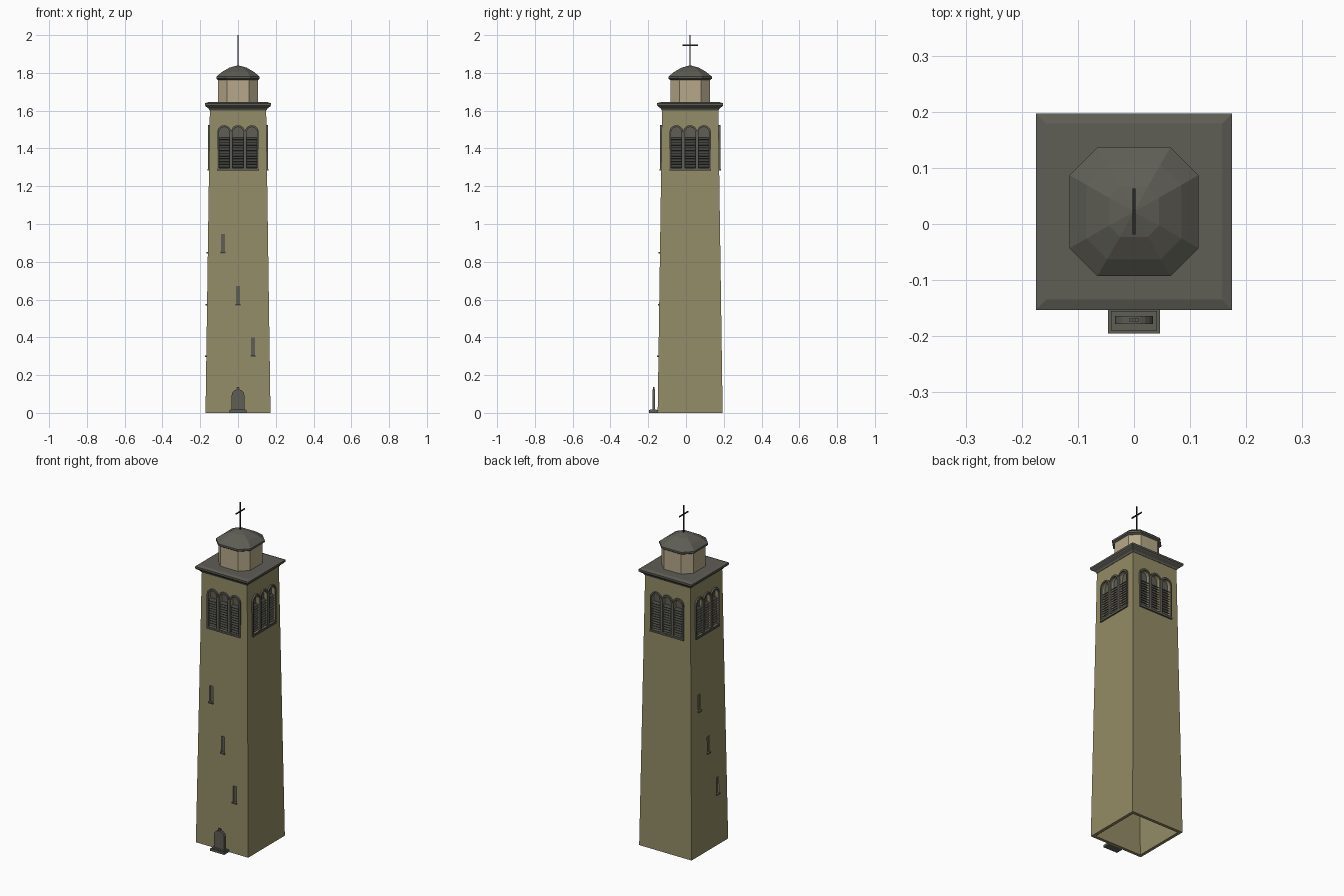
import bpy, bmesh, math
from mathutils import Matrix, Vector

if "Cube" in bpy.data.objects:
    bpy.data.objects.remove(bpy.data.objects["Cube"], do_unlink=True)

AXIS = Vector((0, 0.022, 0))          # tower centre line
WALL = 0.018                          # wall thickness
SLITS = [(-0.08, 0.85), (0, 0.573), (0.08, 0.3)]
BAYS = [-0.073, 0, 0.073]


def material(name, rgb):
    m = bpy.data.materials.new(name)
    m.use_nodes = True
    col = [((c / 255 + 0.055) / 1.055) ** 2.4 for c in rgb] + [1]
    m.diffuse_color = col
    m.node_tree.nodes["Principled BSDF"].inputs["Base Color"].default_value = col
    return m


STONE = material("tan stone", (147, 140, 102))
PALE = material("pale stone", (182, 169, 138))
GREY = material("slate grey", (94, 93, 85))
DARK = material("dark louvre", (66, 66, 61))
IRON = material("black iron", (40, 40, 38))


def finish(bm, name, mat, turn=0):
    bmesh.ops.recalc_face_normals(bm, faces=bm.faces)
    me = bpy.data.meshes.new(name)
    bm.to_mesh(me)
    bm.free()
    me.materials.append(mat)
    ob = bpy.data.objects.new(name, me)
    ob.location = AXIS
    ob.rotation_euler.z = turn
    bpy.context.collection.objects.link(ob)
    return ob


def copy_turned(ob, turn):
    dup = ob.copy()
    dup.rotation_euler.z = turn
    bpy.context.collection.objects.link(dup)
    return dup


def wall_at(z):
    return 0.172 - 0.0143 * z


def box(bm, lo, hi, tilt=0):
    lo, hi = Vector(lo), Vector(hi)
    mat = Matrix.Translation((lo + hi) / 2) @ Matrix.Rotation(tilt, 4, 'X')
    bmesh.ops.create_cube(bm, size=1, matrix=mat @ Matrix.Diagonal((*(hi - lo), 1)))


def loop_faces(bm, a, b):
    for i in range(len(a)):
        j = (i + 1) % len(a)
        bm.faces.new((a[i], a[j], b[j], b[i]))


def loft(bm, sections, cap=True):
    """Stack square sections (half width, corner cut, height)."""
    rings = []
    for h, c, z in sections:
        pts = []
        for sx, sy in ((1, 1), (-1, 1), (-1, -1), (1, -1)):
            if c:
                pair = [(sx * h, sy * (h - c)), (sx * (h - c), sy * h)]
                pts += pair if sx * sy > 0 else pair[::-1]
            else:
                pts.append((sx * h, sy * h))
        rings.append([bm.verts.new((x, y, z)) for x, y in pts])
    for a, b in zip(rings, rings[1:]):
        loop_faces(bm, a, b)
    if cap:
        bm.faces.new(rings[0])
        bm.faces.new(rings[-1])
    return rings


def arch(x, r, z0, top, n=10):
    arc = [(x + r * math.cos(math.pi * i / n), top - r + r * math.sin(math.pi * i / n))
           for i in range(n + 1)]
    return [(x - r, z0), (x + r, z0)] + arc


def prism(bm, outline, y0, y1, inner=None):
    """Extrude an x-z outline in depth, optionally as a frame with a hole."""
    def ring(pts, y):
        return [bm.verts.new((x, y, z)) for x, z in pts]
    a, b = ring(outline, y0), ring(outline, y1)
    loop_faces(bm, a, b)
    if inner:
        c, d = ring(inner, y0), ring(inner, y1)
        loop_faces(bm, c, d)
        loop_faces(bm, a, c)
        loop_faces(bm, b, d)
    else:
        bm.faces.new(a)
        bm.faces.new(b)


def bay_opening(x):
    return arch(x, 0.028, 1.297, 1.513)


# Hollow tapering shaft, open underneath
bm = bmesh.new()
TOP = 1.61
outer = loft(bm, [(wall_at(0), 0, 0), (wall_at(TOP), 0, TOP)], False)
inner = loft(bm, [(wall_at(0) - WALL, 0, 0), (wall_at(TOP) - WALL, 0, TOP - 0.02)], False)
loop_faces(bm, outer[0], inner[0])
bm.faces.new(outer[1])
bm.faces.new(inner[1])
shaft = finish(bm, "tower_shaft", STONE)

# Cut belfry openings on four sides and stair slits on two
cutters = []
for k in range(4):
    bm = bmesh.new()
    for x in BAYS:
        prism(bm, bay_opening(x), -0.2, -0.12)
    if k in (0, 3):
        for x, z in SLITS:
            box(bm, (x - 0.011, -0.2, z), (x + 0.011, -0.12, z + 0.098))
    cutters.append(finish(bm, "opening_cutter", STONE, k * math.pi / 2))
for c in cutters:
    c.hide_render = True
    mod = shaft.modifiers.new("openings", 'BOOLEAN')
    mod.operation = 'DIFFERENCE'
    mod.solver = 'EXACT'
    mod.object = c
bpy.context.view_layer.update()
cut_mesh = bpy.data.meshes.new_from_object(
    shaft.evaluated_get(bpy.context.evaluated_depsgraph_get()))
shaft.modifiers.clear()
shaft.data = cut_mesh
for c in cutters:
    bpy.data.objects.remove(c, do_unlink=True)

# Belfry frames, backing and louvres
bm = bmesh.new()
for x in BAYS:
    prism(bm, arch(x, 0.0365, 1.285, 1.523), -0.160, -0.146, bay_opening(x))
box(bm, (-0.11, -0.162, 1.283), (0.11, -0.146, 1.292))
box(bm, (-0.108, -0.1345, 1.285), (0.108, -0.130, 1.523))
frame = finish(bm, "belfry_frame", GREY)

bm = bmesh.new()
for x in BAYS:
    for i in range(11):
        z = 1.307 + i * 0.0145
        box(bm, (x - 0.028, -0.153, z - 0.0015), (x + 0.028, -0.134, z + 0.0015),
            math.radians(40))
louvres = finish(bm, "belfry_louvres", DARK)
for k in range(1, 4):
    copy_turned(frame, k * math.pi / 2)
    copy_turned(louvres, k * math.pi / 2)

# Stair slit panes and sills
bm = bmesh.new()
for x, z in SLITS:
    w = wall_at(z)
    box(bm, (x - 0.012, -w + 0.008, z - 0.002), (x + 0.012, -w + 0.017, z + 0.1))
    box(bm, (x - 0.015, -w - 0.007, z - 0.005), (x + 0.015, -w + 0.01, z + 0.003))
slits = finish(bm, "stair_slits", GREY)
copy_turned(slits, -math.pi / 2)

# Cornice with flared underside and bevelled top
bm = bmesh.new()
loft(bm, [(0.151, 0, 1.602), (0.156, 0, 1.612), (0.170, 0, 1.622), (0.175, 0, 1.628),
          (0.175, 0, 1.639), (0.157, 0, 1.645)])
finish(bm, "cornice", GREY)

# Eight-sided lantern and its domed roof
bm = bmesh.new()
loft(bm, [(0.105, 0.048, 1.64), (0.105, 0.048, 1.77)])
finish(bm, "lantern_drum", PALE)

bm = bmesh.new()
loft(bm, [(0.105, 0.046, 1.762), (0.115, 0.05, 1.769), (0.115, 0.05, 1.780),
          (0.085, 0.037, 1.805), (0.045, 0.02, 1.828), (0.004, 0.0015, 1.839)])
finish(bm, "lantern_roof", GREY)

# Roof cross
bm = bmesh.new()
box(bm, (-0.003, -0.003, 1.835), (0.003, 0.003, 2.0))
box(bm, (-0.003, -0.041, 1.943), (0.003, 0.041, 1.949))
finish(bm, "roof_cross", IRON)

# Memorial stone on a plinth at the foot of the front wall
bm = bmesh.new()
box(bm, (-0.046, -0.217, 0), (0.046, -0.172, 0.014))
box(bm, (-0.041, -0.212, 0.014), (0.041, -0.177, 0.019))
prism(bm, arch(0, 0.034, 0.019, 0.124), -0.200, -0.186)
box(bm, (-0.004, -0.196, 0.122), (0.004, -0.190, 0.138))
box(bm, (-0.009, -0.196, 0.129), (0.009, -0.190, 0.134))
finish(bm, "memorial_stone", GREY)
